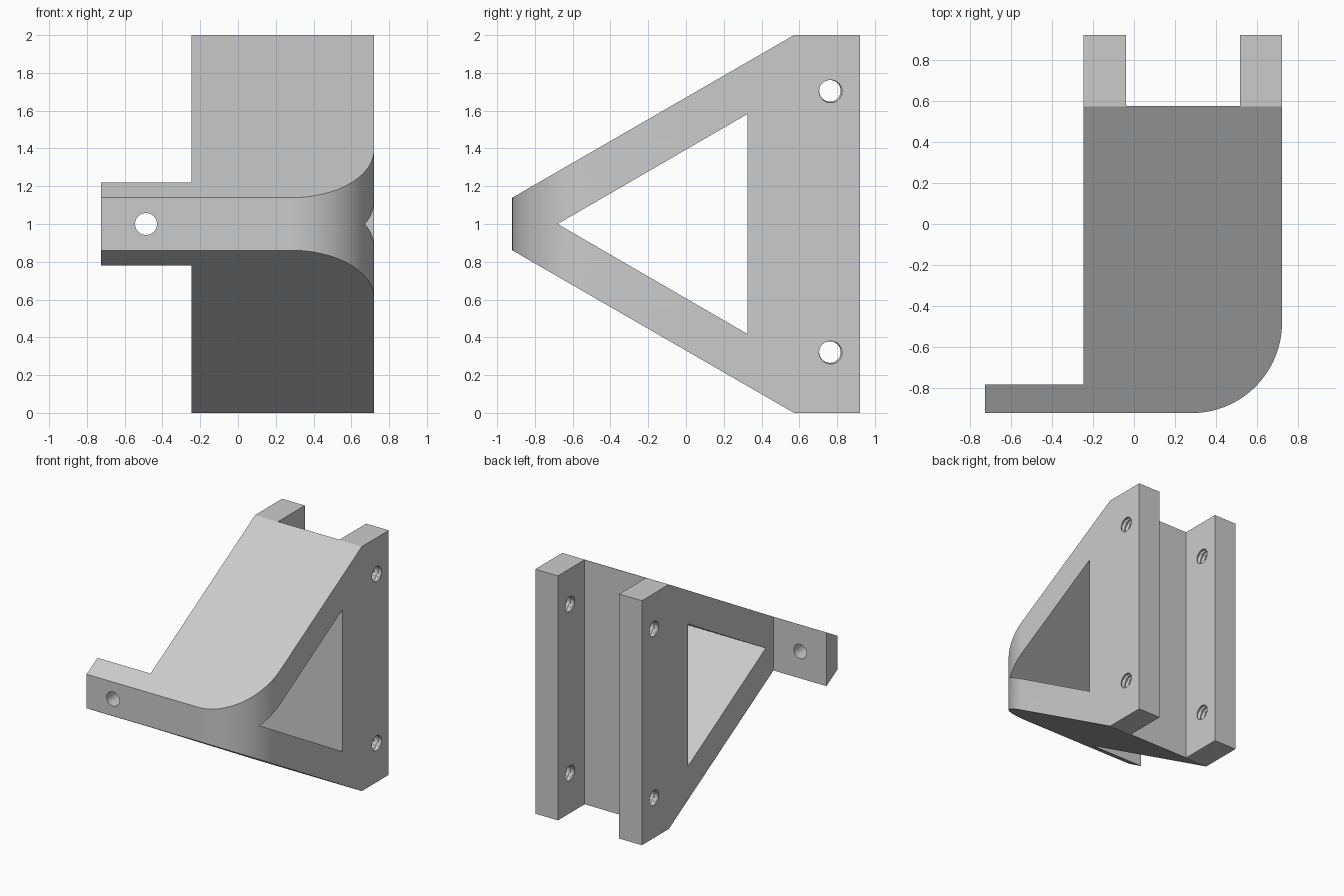
import bpy, bmesh
from math import pi, sin, cos
from mathutils import Vector

if "Cube" in bpy.data.objects:
    bpy.data.objects.remove(bpy.data.objects["Cube"], do_unlink=True)

grey = bpy.data.materials.new("light_grey")
grey.use_nodes = True
grey.diffuse_color = (0.6, 0.6, 0.6, 1)
grey.node_tree.nodes["Principled BSDF"].inputs["Base Color"].default_value = (0.6, 0.6, 0.6, 1)


def finish(name, bm):
    bmesh.ops.recalc_face_normals(bm, faces=bm.faces)
    mesh = bpy.data.meshes.new(name)
    bm.to_mesh(mesh)
    bm.free()
    mesh.materials.append(grey)
    obj = bpy.data.objects.new(name, mesh)
    bpy.context.collection.objects.link(obj)
    return obj


def prism(name, points, place, depth):
    """Extrude a flat outline, mapped into space by place, along depth."""
    bm = bmesh.new()
    face = bm.faces.new([bm.verts.new(place(a, b)) for a, b in points])
    out = bmesh.ops.extrude_face_region(bm, geom=[face])["geom"]
    bmesh.ops.translate(bm, vec=Vector(depth),
                        verts=[g for g in out if isinstance(g, bmesh.types.BMVert)])
    return finish(name, bm)


def thread(name, x0, x1, y, z, pitch=0.036, sides=32):
    """Screw-shaped tube along x whose radius follows a helix."""
    bm = bmesh.new()
    rows = round((x1 - x0) / pitch * 6)
    rings = []
    for i in range(rows + 1):
        x = x0 + (x1 - x0) * i / rows
        ring = []
        for j in range(sides):
            a = 2 * pi * j / sides
            phase = ((x - x0) / pitch - j / sides) % 1
            r = 0.057 + 0.011 * max(0, 1 - abs(2 * phase - 1) * 1.4)
            ring.append(bm.verts.new((x, y + r * cos(a), z + r * sin(a))))
        rings.append(ring)
    for low, high in zip(rings, rings[1:]):
        for j in range(sides):
            k = (j + 1) % sides
            bm.faces.new((low[j], low[k], high[k]))
            bm.faces.new((low[j], high[k], high[j]))
    bm.faces.new(rings[0])
    bm.faces.new(rings[-1])
    return finish(name, bm)


def combine(target, other, operation):
    mod = target.modifiers.new(operation, "BOOLEAN")
    mod.object, mod.operation, mod.solver = other, operation, "EXACT"
    bpy.context.view_layer.objects.active = target
    bpy.ops.object.modifier_apply(modifier=mod.name)
    bpy.data.objects.remove(other, do_unlink=True)


# Plan outline: front arm, rounded corner and two rear rails
corner = [(0.28 + 0.44 * sin(pi / 2 * i / 32), -0.48 - 0.44 * cos(pi / 2 * i / 32))
          for i in range(33)]
plan = [(-0.725, -0.92)] + corner + [
    (0.72, 0.92), (0.515, 0.92), (0.515, 0.575), (-0.04, 0.575), (-0.04, 0.92),
    (-0.245, 0.92), (-0.245, -0.78), (-0.725, -0.78)]
bracket = prism("bracket", plan, lambda x, y: (x, y, 0), (0, 0, 2))

# Side outline: tapers to the front edge
side = [(-1.0, 0.817), (-1.0, 1.183), (0.57 - 0.155, 1.91), (0.57, 2.0), (1, 2.0),
        (1, 0), (0.57, 0)]
side = [(-0.96, 0.84), (-0.96, 1.116 + 0.0), (0.572, 2.0), (1, 2.0), (1, 0), (0.572, 0)]
side[0] = (-0.96, 2 - side[1][1])
envelope = prism("side_envelope", side, lambda y, z: (-1, y, z), (2, 0, 0))
combine(bracket, envelope, "INTERSECT")

# Triangular opening through the sides
triangle = [(-0.68, 1.0), (0.325, 1.582), (0.325, 0.418)]
combine(bracket, prism("triangle_cutter", triangle, lambda y, z: (-1, y, z), (2, 0, 0)),
        "DIFFERENCE")

# Plain hole through the front arm
circle = [(-0.487 + 0.058 * cos(2 * pi * i / 40), 1 + 0.058 * sin(2 * pi * i / 40))
          for i in range(40)]
combine(bracket, prism("arm_hole_cutter", circle, lambda x, z: (x, -1, z), (0, 0.4, 0)),
        "DIFFERENCE")

# Threaded holes in both rails
for x0, x1 in ((-0.271, -0.013), (0.489, 0.747)):
    for z in (0.322, 1.705):
        combine(bracket, thread("thread_cutter", x0, x1, 0.762, z), "DIFFERENCE")

# Smooth rounded corner, crisp edges
bpy.ops.object.select_all(action="DESELECT")
bracket.select_set(True)
bpy.context.view_layer.objects.active = bracket
bpy.ops.object.shade_smooth_by_angle(angle=pi / 7)
